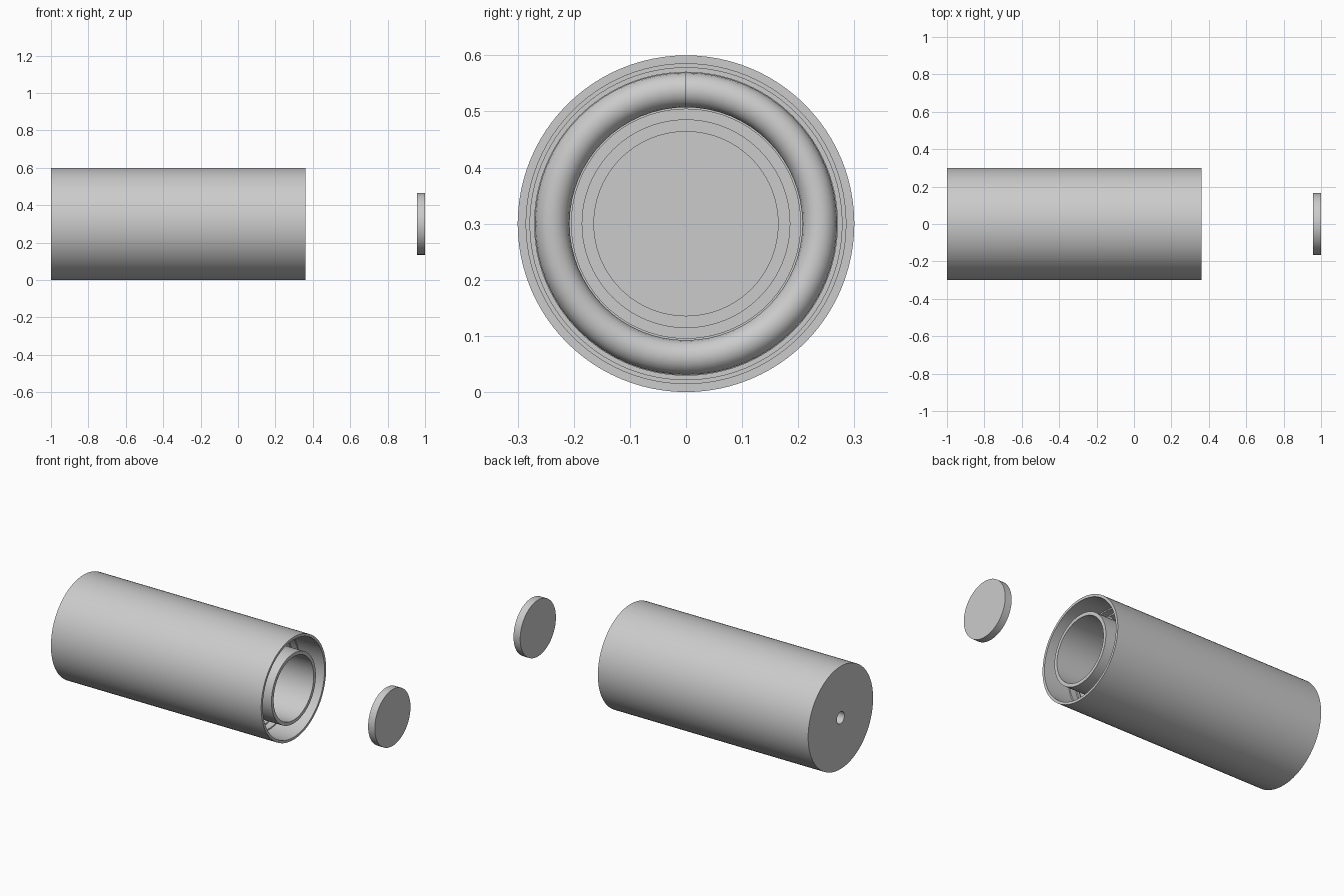
import bpy, bmesh, math
from mathutils import Vector

if "Cube" in bpy.data.objects:
    bpy.data.objects.remove(bpy.data.objects["Cube"])

CZ = 0.3      # height of the common axis
SEG = 96


def finish(name, bm):
    bmesh.ops.recalc_face_normals(bm, faces=bm.faces)
    me = bpy.data.meshes.new(name)
    bm.to_mesh(me)
    bm.free()
    ob = bpy.data.objects.new(name, me)
    bpy.context.collection.objects.link(ob)
    bpy.ops.object.select_all(action='DESELECT')
    ob.select_set(True)
    bpy.context.view_layer.objects.active = ob
    bpy.ops.object.shade_smooth_by_angle(angle=math.radians(35))
    return ob


def bridge(bm, rings, closed):
    n = len(rings[0])
    for i in range(len(rings) if closed else len(rings) - 1):
        a, b = rings[i], rings[(i + 1) % len(rings)]
        for k in range(n):
            bm.faces.new((a[k], a[(k + 1) % n], b[(k + 1) % n], b[k]))


def lathe(name, profile, closed=True):
    """Revolve (x, radius) points round the long axis."""
    bm = bmesh.new()
    rings = []
    for x, r in profile:
        rings.append([bm.verts.new((x, r * math.sin(2 * math.pi * k / SEG),
                                    CZ + r * math.cos(2 * math.pi * k / SEG)))
                      for k in range(SEG)])
    bridge(bm, rings, closed)
    if not closed:
        bm.faces.new(rings[0])
        bm.faces.new(rings[-1])
    return finish(name, bm)


def coil(name, x0, x1, turns, radius, wire, steps=64, sides=16):
    """Helical wire with capped ends, starting and ending at the top."""
    bm = bmesh.new()
    rings = []
    n = turns * steps
    for i in range(n + 1):
        a = 2 * math.pi * i / steps
        out = Vector((0, math.sin(a), math.cos(a)))
        c = Vector((x0 + (x1 - x0) * i / n, 0, CZ)) + out * radius
        rings.append([bm.verts.new(c + wire * (out * math.cos(t) + Vector((math.sin(t), 0, 0))))
                      for t in (2 * math.pi * k / sides for k in range(sides))])
    bridge(bm, rings, False)
    bm.faces.new(rings[0])
    bm.faces.new(rings[-1])
    return finish(name, bm)


# Outer housing: stepped bore, back wall with a small central hole
lathe("outer_housing", [(-1, 0.035), (-1, 0.3), (0.36, 0.3), (0.36, 0.285), (0.2, 0.285),
                        (0.2, 0.278), (0.16, 0.278), (0.16, 0.27), (-0.955, 0.27), (-0.955, 0.035)])

# Inner tube, flush with the open end
lathe("inner_tube", [(-0.955, 0.185), (-0.955, 0.205), (0.36, 0.205), (0.36, 0.185)])

# Spring in the gap between the tubes
coil("spring", -0.91, 0.16, 12, 0.2385, 0.031)

# Loose end disc
lathe("end_disc", [(0.957, 0.165), (1.0, 0.165)], closed=False)
